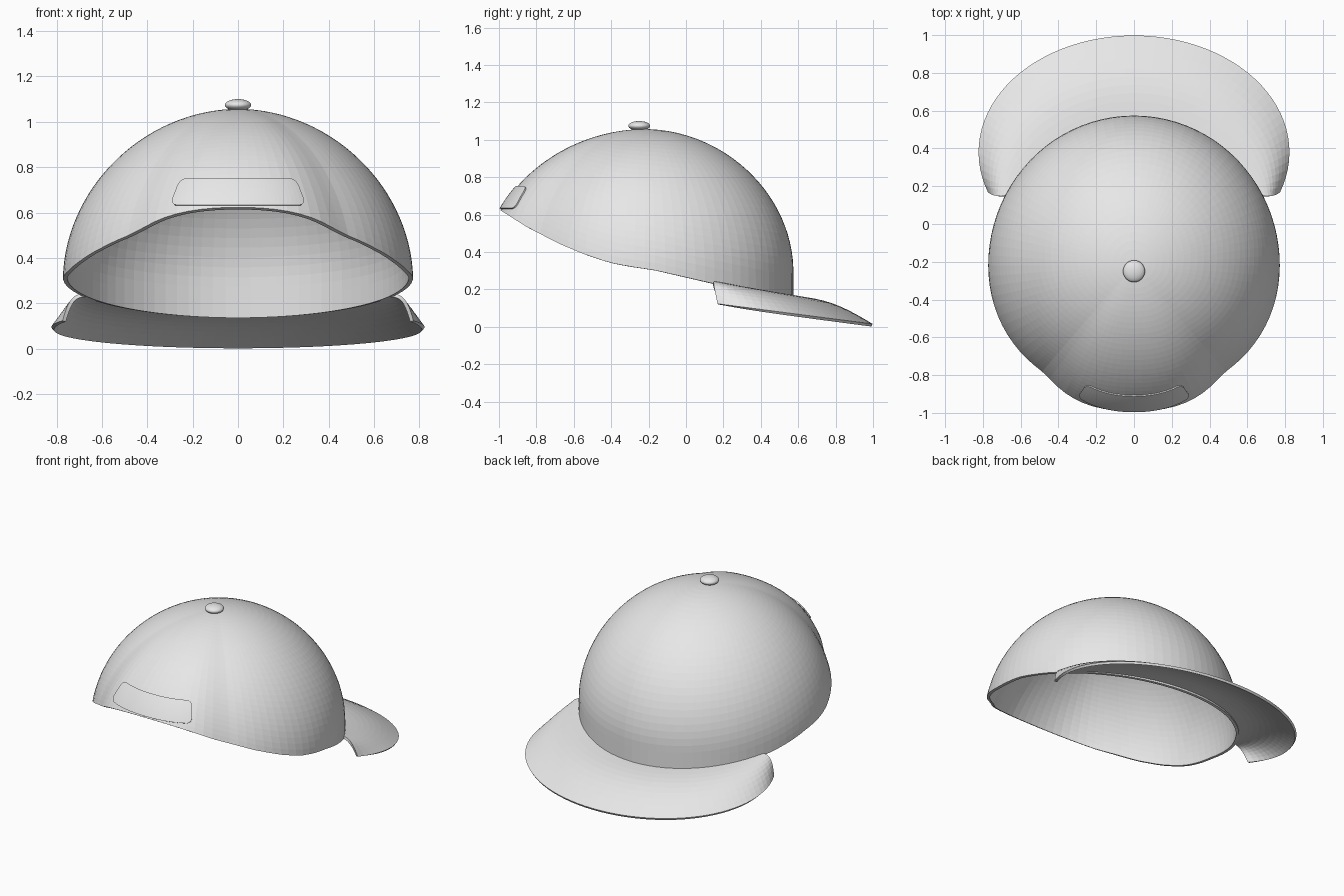
import bpy, bmesh
from math import sin, cos, acos, atan2, pi, radians, sqrt

if "Cube" in bpy.data.objects:
    bpy.data.objects.remove(bpy.data.objects["Cube"], do_unlink=True)

CY, Z0, H = -0.22, 0.30, 0.757         # crown axis, equator height, crown rise
ROUND = 1.94                           # crown profile exponent, 2 is an ellipse
RIM = [(-1.0, 0.628), (-0.85, 0.533), (-0.68, 0.445), (-0.55, 0.39), (-0.41, 0.343),
       (-0.3, 0.322), (-0.17, 0.303), (0.15, 0.23), (0.6, 0.13)]   # rim height along y

grey = bpy.data.materials.new("plain grey")
grey.use_nodes = True
grey.diffuse_color = (0.8, 0.8, 0.8, 1)
grey.node_tree.nodes["Principled BSDF"].inputs["Base Color"].default_value = (0.8, 0.8, 0.8, 1)


def grid_object(name, rows, thickness, offset, closed=False):
    """Skin rows of points with quads and give the sheet a thickness."""
    n = len(rows[0])
    bm = bmesh.new()
    verts = [[bm.verts.new(p) for p in row] for row in rows]
    for a, b in zip(verts, verts[1:]):
        for j in range(n if closed else n - 1):
            k = (j + 1) % n
            bm.faces.new((a[j], a[k], b[k], b[j]))
    bmesh.ops.remove_doubles(bm, verts=bm.verts, dist=0.0005)
    mesh = bpy.data.meshes.new(name)
    bm.to_mesh(mesh)
    bm.free()
    obj = bpy.data.objects.new(name, mesh)
    bpy.context.collection.objects.link(obj)
    mesh.materials.append(grey)
    solid = obj.modifiers.new("thickness", "SOLIDIFY")
    solid.thickness, solid.offset = thickness, offset


def equator(theta):
    """Crown radius at an angle from the brim; the far end is drawn out."""
    c = cos(theta)
    s = min(max((-c - 0.74) / 0.26, 0), 1)
    return 0.772 + 0.022 * max(c, 0) ** 2 + 0.09 * s * s * (3 - 2 * s)


def radius(theta, z):
    h = min(max((z - Z0) / H, 0), 1)
    return equator(theta) * (1 - h ** ROUND) ** (1 / ROUND)


def rim_height(y):
    for (y0, z0), (y1, z1) in zip(RIM, RIM[1:]):
        if y <= y1:
            return z0 + (z1 - z0) * (y - y0) / (y1 - y0)
    return RIM[-1][1]


# Crown: meridians running from the apex down to the sloping rim
SEGS, RINGS = 88, 30
angles = [2 * pi * j / SEGS for j in range(SEGS)]
ends = []
for th in angles:
    z = Z0
    for _ in range(25):
        z = 0.5 * z + 0.5 * rim_height(CY + radius(th, z) * cos(th))
    ends.append(acos((z - Z0) / H))
rows = []
for i in range(RINGS + 1):
    row = []
    for th, end in zip(angles, ends):
        z = Z0 + H * cos(end * i / RINGS)
        r = radius(th, z)
        row.append((r * sin(th), CY + r * cos(th), z))
    rows.append(row)
grid_object("crown", rows, 0.019, -1, closed=True)

# Brim: crescent between the crown and an outer ellipse, drooping at the sides
COLS, BANDS = 56, 10
rows = []
for i in range(BANDS + 1):
    u = i / BANDS
    bulge = sin(pi * u)
    row = []
    for j in range(COLS + 1):
        t = 2 * j / COLS - 1
        th = radians(61) * t
        r = equator(th) - 0.012
        xi, yi = r * sin(th), CY + r * cos(th)
        zi = 0.245 - 0.19 * (yi - 0.15)
        a = radians(90 - 110 * t)
        xo, yo = 0.823 * cos(a), 0.38 + 0.618 * sin(a)
        zo = 0.015 + 0.13 * (1 - yo)
        row.append((xi + (xo - xi) * u + 0.014 * bulge * sin(th),
                    yi + (yo - yi) * u - 0.01 * bulge * t ** 6,
                    zi + (zo - zi) * u + 0.035 * bulge))
    rows.append(row)
grid_object("brim", rows, 0.016, -1)

# Strap patch: rounded tapering plate hugging the crown
LOW, HIGH, CORNER = 0.63, 0.747, 0.03
rows = []
for i in range(13):
    z = LOW + (HIGH - LOW) * (1 - cos(pi * i / 12)) / 2
    half = 0.297 - 0.045 * (z - LOW) / (HIGH - LOW)
    d = max(0, CORNER - min(z - LOW, HIGH - z))
    half -= CORNER - sqrt(max(0, CORNER ** 2 - d * d))
    row = []
    for j in range(33):
        x = half * (j / 16 - 1)
        dy = 0.7
        for _ in range(15):
            r = radius(atan2(x, -dy), z)
            dy = 0.5 * dy + 0.5 * sqrt(r * r - x * x)
        row.append((x, CY - dy - 0.001, z))
    rows.append(row)
grid_object("strap_patch", rows, 0.008, 1)

# Button on top of the crown
bpy.ops.mesh.primitive_uv_sphere_add(segments=32, ring_count=16, radius=1,
                                     location=(0, -0.25, 1.074))
button = bpy.context.object
button.name = "top_button"
button.scale = (0.058, 0.058, 0.026)
button.data.materials.append(grey)
bpy.ops.object.shade_smooth()
